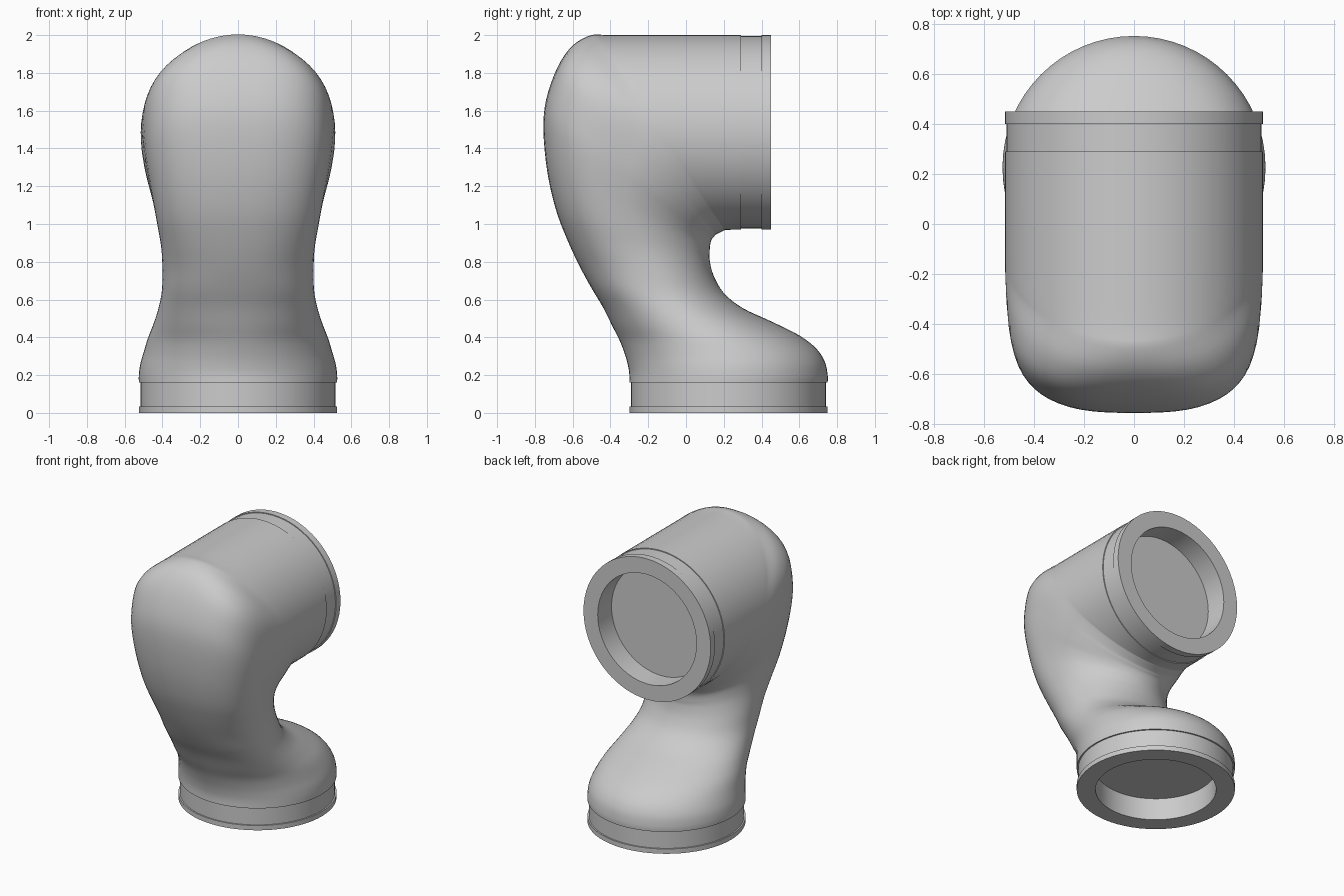
import bpy, bmesh, math

if "Cube" in bpy.data.objects:
    bpy.data.objects.remove(bpy.data.objects["Cube"], do_unlink=True)

SEG = 64      # points around each ring
STEPS = 4     # rings between neighbouring sections

grey = bpy.data.materials.new("light_grey")
grey.use_nodes = True
grey.diffuse_color = (0.6, 0.6, 0.6, 1)
grey.node_tree.nodes["Principled BSDF"].inputs["Base Color"].default_value = (0.6, 0.6, 0.6, 1)


def loft(name, rings):
    """Skin a list of rings; a ring holding one point closes to a fan."""
    bm = bmesh.new()
    loops = [[bm.verts.new(p) for p in ring] for ring in rings]
    for a, b in zip(loops, loops[1:]):
        for i in range(SEG):
            j = (i + 1) % SEG
            if len(a) == 1:
                bm.faces.new((a[0], b[i], b[j]))
            else:
                bm.faces.new((a[i], a[j], b[j], b[i]))
    bmesh.ops.recalc_face_normals(bm, faces=bm.faces)
    mesh = bpy.data.meshes.new(name)
    bm.to_mesh(mesh)
    bm.free()
    mesh.materials.append(grey)
    obj = bpy.data.objects.new(name, mesh)
    bpy.context.collection.objects.link(obj)
    bpy.ops.object.select_all(action='DESELECT')
    obj.select_set(True)
    bpy.context.view_layer.objects.active = obj
    bpy.ops.object.shade_smooth_by_angle(angle=math.radians(35))
    return obj


def section_ring(by, bz, fy, fz, w, n, d):
    """Oval from back point to front point; n squares its front half, d widens it to the front."""
    ring = []
    for i in range(SEG):
        a = 2 * math.pi * i / SEG
        c, s = math.cos(a), math.sin(a)
        e = 2 / n if c > 0 else 1
        u = math.copysign(abs(c) ** e, c)
        v = math.copysign(abs(s) ** e, s)
        ring.append(((w + d * u) * v,
                     (by + fy) / 2 + u * (fy - by) / 2,
                     (bz + fz) / 2 + u * (fz - bz) / 2))
    return ring


def smooth_sections(table):
    """Catmull-Rom interpolation of the section table."""
    out = []
    for k in range(len(table) - 1):
        p0, p1 = table[max(k - 1, 0)], table[k]
        p2, p3 = table[k + 1], table[min(k + 2, len(table) - 1)]
        for s in range(STEPS):
            t = s / STEPS
            out.append([0.5 * (2 * b + (c - a) * t + (2 * a - 5 * b + 4 * c - d) * t * t
                               + (3 * b - a - 3 * c + d) * t ** 3)
                        for a, b, c, d in zip(p0, p1, p2, p3)])
    return out + [table[-1]]


# Bent body: back y, back z, front y, front z, half width, front squareness, front widening
sections = [
    (.75, .16, -.30, .16, .525, 2.0, 0),
    (.75, .20, -.30, .20, .525, 2.0, 0),
    (.735, .27, -.305, .24, .518, 2.0, 0),
    (.69, .34, -.32, .30, .50, 2.0, 0),
    (.60, .41, -.35, .38, .477, 2.0, 0),
    (.45, .485, -.39, .46, .447, 2.1, 0),
    (.30, .555, -.44, .56, .42, 2.2, 0),
    (.20, .635, -.50, .66, .403, 2.3, 0),
    (.145, .73, -.565, .78, .40, 2.3, 0),
    (.125, .81, -.63, .92, .405, 2.4, .02),
    (.125, .85, -.69, 1.08, .42, 2.5, .04),
    (.127, .88, -.735, 1.28, .442, 2.6, .05),
    (.13, .90, -.755, 1.50, .47, 2.8, .04),
    (.137, .92, -.74, 1.66, .49, 3.0, .02),
    (.15, .935, -.68, 1.83, .505, 3.1, .005),
    (.16, .945, -.60, 1.945, .513, 2.5, 0),
    (.20, .965, -.50, 2.0, .515, 2.0, 0),
    (.21, .968, -.40, 2.0, .515, 2.0, 0),
    (.25, .97, -.05, 2.0, .515, 2.0, 0),
    (.29, .97, .29, 2.0, .515, 2.0, 0),
]
loft("bent_body", [section_ring(*s) for s in smooth_sections(sections)])


# Collars: recessed floor, bore, end face, rim and shallow groove
def collar(name, radius, groove, rim, depth, place):
    profile = [(.40, depth), (.40, 0), (radius, 0), (radius, rim),
               (radius - groove, rim), (radius - groove, depth), (radius, depth)]
    rings = [[place(0, 0, depth)]]
    for r, h in profile:
        rings.append([place(r * math.cos(2 * math.pi * i / SEG),
                            r * math.sin(2 * math.pi * i / SEG), h) for i in range(SEG)])
    loft(name, rings)


collar("base_collar", .525, .010, .035, .16, lambda a, b, h: (a, .225 + b, h))
collar("pipe_collar", .515, .006, .05, .16, lambda a, b, h: (a, .45 - h, 1.485 + b))
